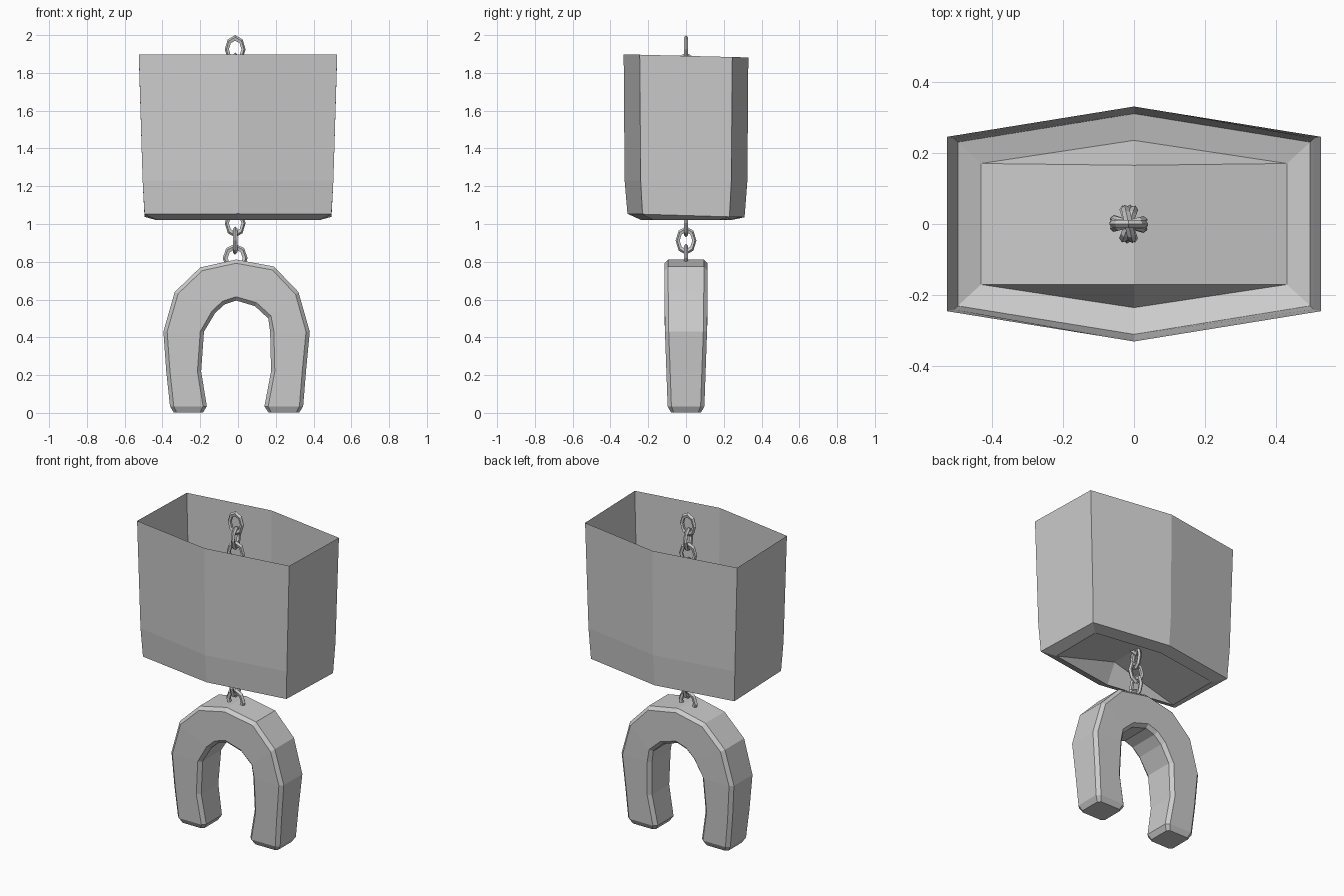
import bpy, math, random
from mathutils import Vector

cube = bpy.data.objects.get("Cube")
if cube:
    bpy.data.objects.remove(cube, do_unlink=True)

random.seed(4)

grey = bpy.data.materials.new("plain grey")
grey.use_nodes = True
grey.diffuse_color = (0.6, 0.6, 0.6, 1)
grey.node_tree.nodes["Principled BSDF"].inputs["Base Color"].default_value = (0.6, 0.6, 0.6, 1)


def build(name, verts, faces):
    mesh = bpy.data.meshes.new(name)
    mesh.from_pydata(verts, [], faces)
    mesh.materials.append(grey)
    obj = bpy.data.objects.new(name, mesh)
    bpy.context.collection.objects.link(obj)
    return obj


def bridge(rings, n):
    """Quads joining consecutive rings of n vertices."""
    return [(r * n + i, r * n + (i + 1) % n, (r + 1) * n + (i + 1) % n, (r + 1) * n + i)
            for r in range(rings - 1) for i in range(n)]


# Open six-sided housing: wall rings from rim down to the inturned lip
def hexagon(half_x, side_y, mid_y, z, tilt):
    pts = [(-half_x, -side_y), (0, -mid_y), (half_x, -side_y),
           (half_x, side_y), (0, mid_y), (-half_x, side_y)]
    return [(x, y, z - tilt * y) for x, y in pts]


rings = [hexagon(0.525, 0.245, 0.33, 1.89, 0.025),
         hexagon(0.505, 0.24, 0.325, 1.23, 0.0),
         hexagon(0.495, 0.23, 0.31, 1.045, 0.03),
         hexagon(0.43, 0.17, 0.235, 1.02, 0.0)]
verts = [p for ring in rings for p in ring]
faces = [f[::-1] for f in bridge(len(rings), 6)]

# Shallow gabled floor inside the housing
base = 6 * (len(rings) - 1)
lf, f, rf, rb, b, lb = range(base, base + 6)
front_ridge, back_ridge = len(verts), len(verts) + 1
verts += [(0, -0.17, 1.14), (0, 0.165, 1.14)]
faces += [(lf, front_ridge, back_ridge, lb), (front_ridge, rf, rb, back_ridge),
          (lf, f, front_ridge), (f, rf, front_ridge),
          (rb, b, back_ridge), (b, lb, back_ridge)]
build("housing", verts, faces)

# Horseshoe: chamfered section swept through outer and inner outline pairs
outline = [((-0.36, 0.035), (-0.165, 0.035)), ((-0.38, 0.22), (-0.195, 0.22)),
           ((-0.395, 0.43), (-0.18, 0.43)), ((-0.335, 0.64), (-0.12, 0.53)),
           ((-0.2, 0.77), (-0.07, 0.575)), ((-0.01, 0.812), (-0.01, 0.595)),
           ((0.19, 0.775), (0.09, 0.565)), ((0.32, 0.64), (0.16, 0.5)),
           ((0.38, 0.43), (0.17, 0.43)), ((0.36, 0.22), (0.175, 0.22)),
           ((0.345, 0.035), (0.14, 0.035))]


def section(outer, inner, half_depth, chamfer):
    o, i = Vector(outer), Vector(inner)
    step = (i - o).normalized() * chamfer
    d, e = half_depth, half_depth - chamfer
    profile = [(o, -e), (o + step, -d), (i - step, -d), (i, -e),
               (i, e), (i - step, d), (o + step, d), (o, e)]
    return [(p.x, y, p.y) for p, y in profile]


def foot(pair):
    o, i = Vector(pair[0]), Vector(pair[1])
    inset = (i - o) * 0.1
    drop = Vector((0, 0.032))
    return section(o + inset - drop, i - inset - drop, 0.08, 0.015)


sections = [foot(outline[0])]
for o, i in outline:
    sections.append(section(o, i, 0.096 + 0.018 * min(1, o[1] / 0.5), 0.02))
sections.append(foot(outline[-1]))
verts = [p for s in sections for p in s]
faces = bridge(len(sections), 8)
last = len(verts) - 8
faces += [tuple(reversed(range(8))), tuple(range(last, last + 8))]
build("horseshoe", verts, faces)

# Chain of alternating oval links, the lowest sunk into the horseshoe
count = 13
for k in range(count):
    z = 0.82 + k * (1.925 - 0.82) / (count - 1)
    end_link = k in (0, 1, 2, count - 1)
    twist = 0 if end_link else random.uniform(-0.4, 0.4)
    yaw = (k % 2) * math.pi / 2 + twist
    bpy.ops.mesh.primitive_torus_add(
        major_segments=8, minor_segments=5, major_radius=0.043, minor_radius=0.012,
        location=(-0.015, 0, z), rotation=(math.pi / 2, 0, yaw))
    link = bpy.context.object
    link.name = "chain_link_%d" % k
    link.scale = (1.2 if k == 0 else 1, 1.36, 1)
    link.data.materials.append(grey)
    for poly in link.data.polygons:
        poly.use_smooth = False
